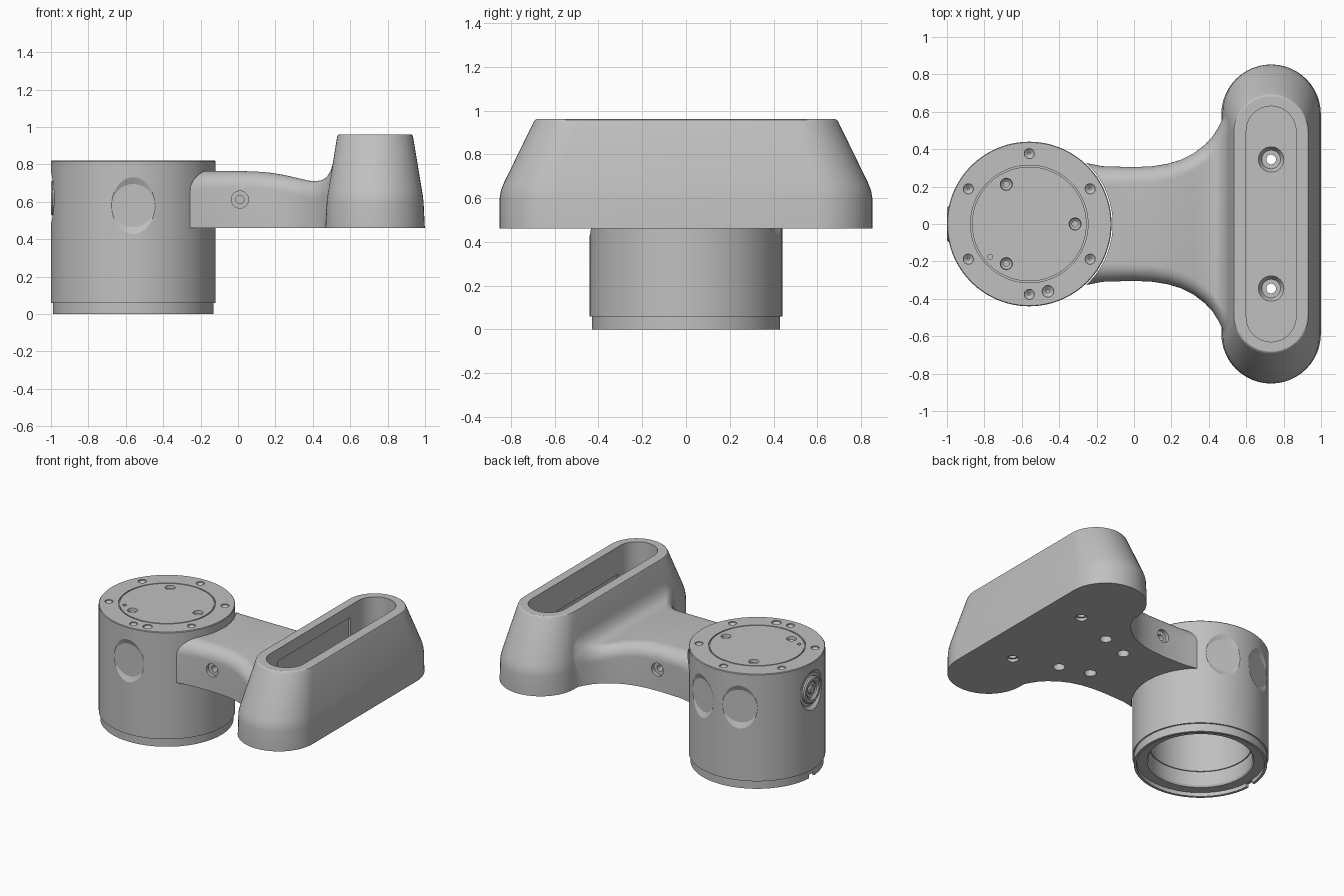
import bpy, bmesh, math
from mathutils import Vector

cube = bpy.data.objects.get("Cube")
if cube:
    bpy.data.objects.remove(cube)

grey = bpy.data.materials.new("satin_grey")
grey.use_nodes = True
COLOUR = (0.53, 0.53, 0.53, 1)
grey.diffuse_color = COLOUR
grey.node_tree.nodes["Principled BSDF"].inputs["Base Color"].default_value = COLOUR

DRUM_X, DRUM_R, BAR_X, BASE = -0.56, 0.44, 0.733, 0.46


def make(name, bm):
    bmesh.ops.recalc_face_normals(bm, faces=bm.faces)
    mesh = bpy.data.meshes.new(name)
    bm.to_mesh(mesh)
    bm.free()
    mesh.materials.append(grey)
    obj = bpy.data.objects.new(name, mesh)
    bpy.context.collection.objects.link(obj)
    return obj


def loft(name, rings):
    """Skin closed rings of equal point count and cap both ends."""
    bm = bmesh.new()
    rows = [[bm.verts.new(p) for p in ring] for ring in rings]
    n = len(rows[0])
    for a, b in zip(rows, rows[1:]):
        for i in range(n):
            bm.faces.new((a[i], a[(i + 1) % n], b[(i + 1) % n], b[i]))
    bm.faces.new(rows[0])
    bm.faces.new(rows[-1])
    return make(name, bm)


def lathe(name, profile, origin, axis=(0, 0, 1), sides=32):
    """Revolve (radius, height) pairs about an axis through origin."""
    turn = Vector(axis).to_track_quat('Z', 'Y')
    angles = [2 * math.pi * i / sides for i in range(sides)]
    return loft(name, [[Vector(origin) + turn @ Vector((r * math.cos(a), r * math.sin(a), h))
                        for a in angles] for r, h in profile])


def box(name, centre, size):
    bm = bmesh.new()
    bmesh.ops.create_cube(bm, size=1)
    for v in bm.verts:
        v.co = Vector([c + s * k for c, s, k in zip(centre, size, v.co)])
    return make(name, bm)


def boolean(target, tools, operation='DIFFERENCE'):
    for tool in tools:
        mod = target.modifiers.new("bool", 'BOOLEAN')
        mod.operation, mod.solver, mod.object = operation, 'EXACT', tool
        bpy.context.view_layer.objects.active = target
        bpy.ops.object.modifier_apply(modifier=mod.name)
        bpy.data.objects.remove(tool)


def smooth(degrees, *objs):
    bpy.ops.object.select_all(action='DESELECT')
    for o in objs:
        o.select_set(True)
    bpy.context.view_layer.objects.active = objs[0]
    bpy.ops.object.shade_smooth_by_angle(angle=math.radians(degrees))


def stadium(hx, hy, z, steps=24):
    """Rounded-end slot outline centred on the bar."""
    pts = []
    for side in (1, -1):
        for i in range(steps + 1):
            a = math.pi * i / steps
            pts.append((BAR_X + side * hx * math.cos(a), side * (hy - hx + hx * math.sin(a)), z))
    return pts


def polar(radius, degrees, z):
    a = math.radians(degrees)
    return (DRUM_X + radius * math.cos(a), radius * math.sin(a), z)


# Drum: shell with a slightly narrower foot
drum = lathe("drum", [(0.43, 0), (0.43, 0.058), (DRUM_R, 0.058), (DRUM_R, 0.815),
                      (0.436, 0.82)], (DRUM_X, 0, 0), sides=128)
cuts = [lathe("bore", [(0.412, -0.01), (0.412, 0.028), (0.345, 0.028), (0.337, 0.04), (0.337, 0.14),
                       (0.33, 0.14), (0.33, 0.72)], (DRUM_X, 0, 0), sides=128)]

# Groove between rim and lid
groove = lathe("groove", [(0.314, 0.808), (0.314, 0.84)], (DRUM_X, 0, 0), sides=128)
boolean(groove, [lathe("core", [(0.306, 0.7), (0.306, 0.9)], (DRUM_X, 0, 0), sides=128)])
cuts.append(groove)

# Rim dimples, locating holes and three lid screw holes
DIMPLE = [(0.006, -0.025), (0.027, -0.008), (0.027, 0.02)]
for k in range(6):
    cuts.append(lathe("dimple", DIMPLE, polar(0.376, 30 + 60 * k, 0.82), sides=20))
cuts.append(lathe("key_hole", [(0.01, -0.025), (0.031, -0.008), (0.031, 0.02)], (-0.46, -0.36, 0.82)))
cuts.append(lathe("pin_hole", [(0.013, -0.02), (0.013, 0.02)], (-0.77, -0.175, 0.82)))
for k in range(3):
    cuts.append(lathe("screw_hole", [(0.016, -0.08), (0.016, -0.03), (0.03, -0.02), (0.034, 0.01)],
                      polar(0.245, 120 * k, 0.82), sides=24))

# Round side windows, the connector recess and the foot notch
for angle in (-90, 70, 110):
    out = Vector(polar(1, angle, 0)) - Vector((DRUM_X, 0, 0))
    cuts.append(lathe("window", [(0.115, 0), (0.152, 0.016), (0.254, 0.06)],
                      polar(0.424, angle, 0.58), out, 64))
cuts.append(lathe("recess", [(0.115, 0), (0.14, 0.02), (0.14, 0.06)], polar(0.42, 180, 0.62), (-1, 0, 0), 48))
cuts.append(box("notch", (-0.98, 0, 0), (0.1, 0.06, 0.05)))
boolean(drum, cuts)

# Connector socket in the recess
socket = lathe("connector", [(0.095, -0.03), (0.095, 0.012), (0.085, 0.02)],
               polar(0.42, 180, 0.62), (-1, 0, 0), 48)
boolean(socket, [lathe("socket_hole", [(0.055, -0.02), (0.055, 0.01), (0.07, 0.022), (0.07, 0.05)],
                       polar(0.42, 180, 0.62), (-1, 0, 0), 48)])
pin = lathe("connector_pin", [(0.03, -0.025), (0.03, 0.01), (0.024, 0.016)],
            polar(0.42, 180, 0.62), (-1, 0, 0), 24)

# Bar: tapered slot-shaped housing
bar = loft("arm_and_housing", [stadium(*s) for s in (
    (0.266, 0.853, BASE), (0.259, 0.852, 0.6), (0.255, 0.846, 0.635), (0.249, 0.832, 0.67),
    (0.203, 0.697, 0.947), (0.199, 0.69, 0.957), (0.192, 0.683, 0.961))])


# Arm: rounded section flaring into the housing
def section(x, w, top, r, steps=10):
    arc = [(w - r + r * math.cos(a), top - r + r * math.sin(a))
           for a in (math.pi / 2 * i / steps for i in range(steps + 1))]
    half = [(w, BASE)] + arc
    return [(x, y, z) for y, z in half] + [(x, -y, z) for y, z in reversed(half)]


arm = loft("arm", [section(*s) for s in (
    (-0.4, 0.345, 0.762, 0.1), (-0.25, 0.325, 0.764, 0.1), (-0.17, 0.309, 0.765, 0.095),
    (0.0, 0.304, 0.765, 0.09), (0.1, 0.309, 0.762, 0.09), (0.18, 0.322, 0.755, 0.09),
    (0.25, 0.343, 0.743, 0.09), (0.32, 0.378, 0.727, 0.095), (0.38, 0.425, 0.713, 0.1),
    (0.42, 0.468, 0.711, 0.1), (0.45, 0.515, 0.716, 0.1), (0.475, 0.565, 0.733, 0.11),
    (0.495, 0.6, 0.765, 0.13), (0.512, 0.615, 0.82, 0.16), (0.54, 0.61, 0.83, 0.16))])
boolean(arm, [lathe("drum_seat", [(0.446, 0), (0.446, 1)], (DRUM_X, 0, 0), sides=128)])
boolean(bar, [arm], 'UNION')

# Housing cavity with a shallow recess in each long wall
FLOOR = 0.54
cuts = [loft("cavity", [stadium(0.133, 0.63, FLOOR), stadium(0.133, 0.63, 1.1)]),
        box("inner_recess", (BAR_X - 0.08, 0, 0.71), (0.136, 0.82, 0.33)),
        box("outer_recess", (BAR_X + 0.08, 0, 0.66), (0.136, 0.96, 0.21))]

# Mounting holes on both sides
for side in (1, -1):
    cuts.append(lathe("bolt_hole", [(0.026, -0.2), (0.026, -0.03), (0.05, -0.03), (0.074, 0.01)],
                      (BAR_X, side * 0.345, FLOOR)))
    cuts.append(lathe("bolt_pocket", [(0.039, -0.02), (0.039, 0.02)], (BAR_X, side * 0.345, BASE)))
    for x, y in ((0.435, 0.235), (0.23, 0.165)):
        cuts.append(lathe("under_hole", [(0.039, -0.02), (0.039, 0.12)], (x, side * y, BASE)))
    cuts.append(lathe("side_hole", [(0.022, -0.14), (0.022, -0.025), (0.046, -0.025), (0.046, 0.03)],
                      (0.01, side * 0.304, 0.612), (0, side, 0)))
boolean(bar, cuts)

smooth(12, drum)
smooth(28, socket, pin, bar)
